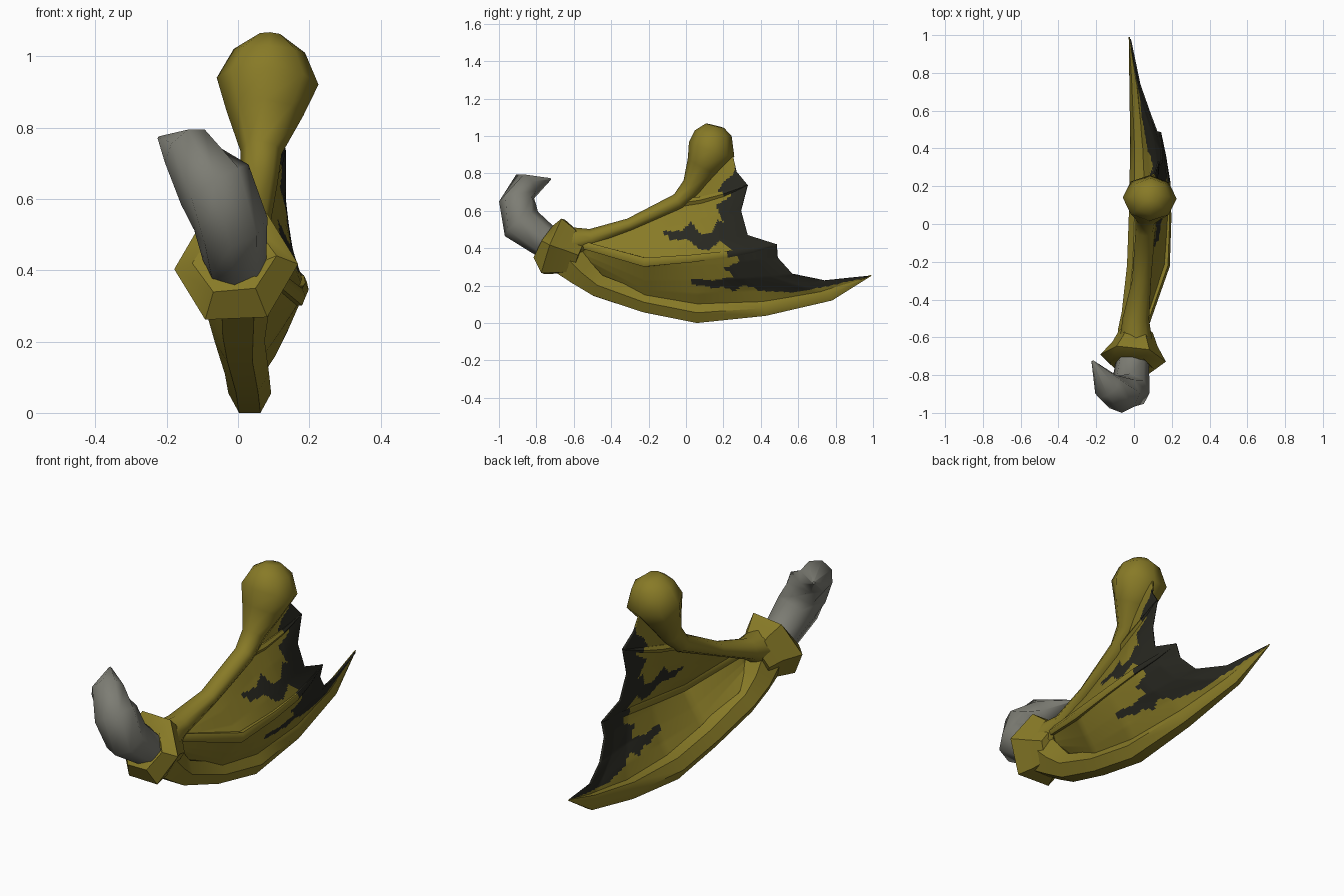
import bpy, bmesh, math
from mathutils import Vector


def material(name, rgb):
    m = bpy.data.materials.new(name)
    m.diffuse_color = (*rgb, 1)
    return m


OLIVE = material("olive_skin", (0.245, 0.195, 0.02))
DARK = material("dark_patch", (0.021, 0.021, 0.015))
GREY = material("grey_claw", (0.205, 0.205, 0.175))

# Ragged dark zone of the wing, as (y, z)
ZONE = [(.27, .85), (.25, .79), (.2, .755), (.17, .7), (.25, .69), (.2, .65), (.16, .63),
        (.2, .54), (.17, .55), (.14, .48), (.08, .47), (.03, .54), (-.03, .49), (-.13, .49),
        (-.08, .44), (0, .45), (.08, .39), (.13, .39), (.18, .44), (.25, .39), (.29, .33),
        (.2, .295), (.26, .25), (.15, .23), (.03, .24), (.03, .205), (.13, .2), (.15, .18),
        (.2, .2), (.25, .17), (.32, .21), (.38, .175), (.56, .165), (.77, .2), (1, .255),
        (1, .3), (.6, .6), (.4, .9)]


def in_zone(p):
    inside = False
    for (y1, z1), (y2, z2) in zip(ZONE, ZONE[1:] + ZONE[:1]):
        if (z1 > p.z) != (z2 > p.z) and p.y < y1 + (p.z - z1) * (y2 - y1) / (z2 - z1):
            inside = not inside
    return inside


def finish(name, bm, mats, angle=50):
    bmesh.ops.recalc_face_normals(bm, faces=bm.faces)
    if len(mats) > 1:
        for f in bm.faces:
            f.material_index = int(in_zone(f.calc_center_median()))
    me = bpy.data.meshes.new(name)
    bm.to_mesh(me)
    bm.free()
    for m in mats:
        me.materials.append(m)
    ob = bpy.data.objects.new(name, me)
    bpy.context.collection.objects.link(ob)
    bpy.ops.object.select_all(action='DESELECT')
    ob.select_set(True)
    bpy.context.view_layer.objects.active = ob
    bpy.ops.object.shade_smooth_by_angle(angle=math.radians(angle))
    return ob


def tube(name, rings, mats, n=6, angle=50):
    """Rings are (x, y, z, half width along x, half width across)."""
    bm = bmesh.new()
    pts = [Vector(r[:3]) for r in rings]
    fit = 1 / math.cos(math.pi / 6) if n == 6 else 1
    loops = []
    for i, r in enumerate(rings):
        t = (pts[min(i + 1, len(pts) - 1)] - pts[max(i - 1, 0)]).normalized()
        side = Vector((1, 0, 0))
        side = (side - t * side.dot(t)).normalized()
        up = t.cross(side)
        loops.append([bm.verts.new(pts[i] + side * r[3] * math.cos(2 * math.pi * k / n)
                                   + up * r[4] * fit * math.sin(2 * math.pi * k / n))
                      for k in range(n)])
    for a, b in zip(loops, loops[1:]):
        for k in range(n):
            bm.faces.new((a[k], a[(k + 1) % n], b[(k + 1) % n], b[k]))
    bm.faces.new(loops[0])
    bm.faces.new(loops[-1])
    return finish(name, bm, mats, angle)


def membrane(name, rows, fine=12):
    """Bilinear sheet through a grid of control points."""
    rows = [[Vector(p) for p in r] for r in rows]
    nu, nv = len(rows[0]) - 1, len(rows) - 1
    bm = bmesh.new()
    grid = []
    for j in range(nv * fine + 1):
        b = min(j // fine, nv - 1)
        v = j / fine - b
        line = []
        for i in range(nu * fine + 1):
            a = min(i // fine, nu - 1)
            u = i / fine - a
            low = rows[b][a].lerp(rows[b][a + 1], u)
            high = rows[b + 1][a].lerp(rows[b + 1][a + 1], u)
            line.append(bm.verts.new(low.lerp(high, v)))
        grid.append(line)
    for j in range(nv * fine):
        for i in range(nu * fine):
            bm.faces.new((grid[j][i], grid[j][i + 1], grid[j + 1][i + 1], grid[j + 1][i]))
    ob = finish(name, bm, [OLIVE, DARK])
    mod = ob.modifiers.new("thickness", 'SOLIDIFY')
    mod.thickness = 0.008
    mod.offset = 0


# Hooked claw
tube("claw", [(0, -.68, .40, .08, .08), (-.01, -.75, .435, .09, .09),
              (-.02, -.88, .53, .105, .11), (-.065, -.90, .64, .11, .10),
              (-.14, -.86, .73, .08, .08), (-.22, -.725, .77, .006, .006)], [GREY], 8, 60)

# Flared collar around the claw root
tube("collar", [(-.01, -.735, .425, .08, .08), (-.01, -.755, .43, .12, .10),
                (-.005, -.71, .41, .175, .155), (.005, -.635, .385, .12, .125),
                (.01, -.57, .36, .09, .09)], [OLIVE], 6, 40)

# Lower finger sweeping back to a point
tube("lower_finger", [(0, -.64, .35, .09, .10), (.0, -.56, .27, .085, .075),
                      (.005, -.47, .20, .07, .06), (.025, -.22, .11, .062, .053),
                      (.033, .06, .055, .06, .055), (.025, .42, .08, .045, .042),
                      (0, .77, .155, .025, .036), (-.025, .99, .255, .003, .003)], [OLIVE])

# Upper arm ending in a knob
tube("upper_arm", [(.01, -.64, .42, .09, .10), (.01, -.5, .455, .07, .05),
                   (.04, -.3, .525, .05, .036), (.06, -.04, .65, .052, .045),
                   (.065, .035, .73, .058, .058), (.075, .09, .84, .108, .09),
                   (.083, .137, .93, .143, .127), (.088, .145, 1.015, .10, .10),
                   (.09, .155, 1.055, .04, .05)], [OLIVE], 8, 60)

# Thin fingers that stiffen the membrane
tube("middle_finger", [(.05, -.56, .42, .02, .02), (.17, -.22, .325, .02, .024),
                       (.18, .03, .345, .018, .02), (.178, .22, .367, .015, .018),
                       (.16, .36, .39, .01, .013), (.14, .485, .42, .004, .004)],
     [OLIVE, DARK])
tube("top_finger", [(.06, -.04, .64, .02, .02), (.09, .08, .658, .018, .018),
                    (.11, .2, .69, .014, .014), (.13, .33, .737, .004, .004)],
     [OLIVE, DARK])

# Wing membrane panels
MIDDLE = [(.06, -.55, .42), (.175, -.22, .32), (.182, .03, .34), (.18, .22, .365),
          (.16, .36, .39), (.14, .485, .42)]
membrane("lower_membrane", [
    [(0, -.55, .32), (.03, -.22, .11), (.035, .06, .06), (.03, .42, .08), (0, .77, .155),
     (-.02, .98, .252)],
    [(.03, -.55, .35), (.08, -.22, .18), (.1, .06, .16), (.08, .38, .18), (.06, .6, .2),
     (.03, .74, .228)],
    [(.04, -.55, .37), (.115, -.22, .23), (.135, .05, .23), (.13, .3, .24), (.11, .45, .25),
     (.09, .57, .262)],
    [(.05, -.55, .4), (.16, -.22, .3), (.17, .03, .31), (.165, .24, .325), (.15, .38, .34),
     (.12, .49, .35)],
    MIDDLE])
membrane("middle_membrane", [
    MIDDLE,
    [(.055, -.55, .425), (.13, -.24, .38), (.15, 0, .42), (.155, .14, .44), (.15, .24, .455),
     (.145, .33, .47)],
    [(.05, -.55, .43), (.09, -.27, .45), (.1, -.02, .53), (.12, .1, .56), (.13, .2, .58),
     (.13, .295, .6)],
    [(.04, -.55, .44), (.05, -.3, .51), (.06, -.05, .63), (.09, .08, .655), (.11, .2, .69),
     (.13, .33, .737)]])
membrane("top_membrane", [
    [(.06, -.02, .64), (.09, .08, .655), (.11, .2, .69), (.13, .33, .737)],
    [(.07, .03, .74), (.09, .12, .77), (.1, .2, .79), (.11, .27, .81)],
    [(.09, .1, .88), (.09, .15, .89), (.09, .2, .9), (.09, .25, .9)]])
